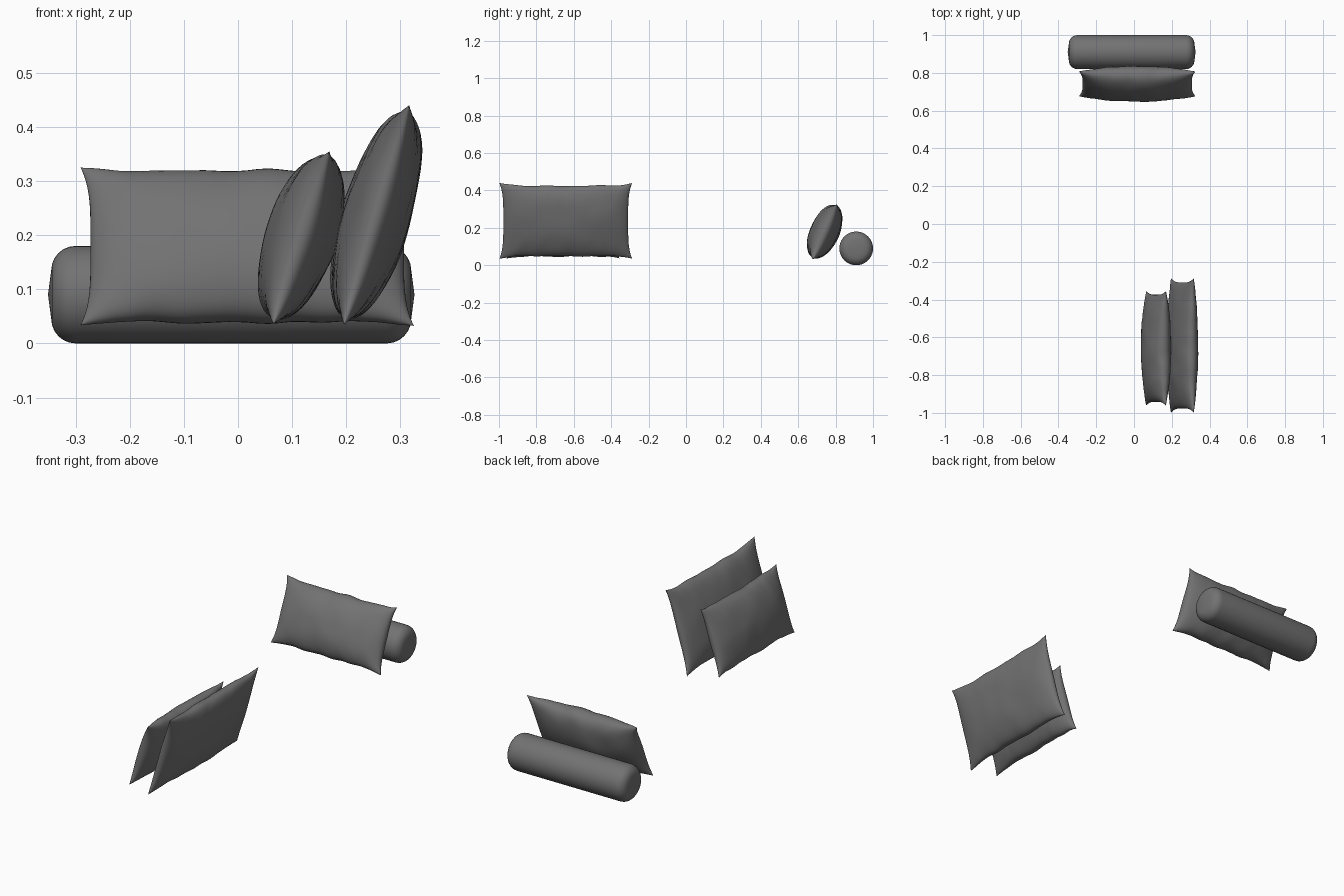
import bpy, bmesh, math
from mathutils import Vector, noise

cube = bpy.data.objects.get("Cube")
if cube:
    bpy.data.objects.remove(cube, do_unlink=True)

# Single dark grey fabric
GREY = (0.17, 0.17, 0.17, 1)
fabric = bpy.data.materials.new("dark_grey_fabric")
fabric.use_nodes = True
fabric.diffuse_color = GREY
fabric.node_tree.nodes["Principled BSDF"].inputs["Base Color"].default_value = GREY


def finish(name, bm, location, rotation):
    mesh = bpy.data.meshes.new(name)
    bmesh.ops.recalc_face_normals(bm, faces=bm.faces)
    bm.to_mesh(mesh)
    bm.free()
    mesh.materials.append(fabric)
    obj = bpy.data.objects.new(name, mesh)
    bpy.context.collection.objects.link(obj)
    obj.location, obj.rotation_euler = location, rotation
    bpy.ops.object.select_all(action="DESELECT")
    obj.select_set(True)
    bpy.context.view_layer.objects.active = obj
    bpy.ops.object.shade_smooth_by_angle(angle=math.radians(50))
    return obj


def cushion(name, half_len, half_thick, half_height, location, lean, turn, seed):
    """Two puffed panels joined along a pinched seam with pointed corners."""
    bm = bmesh.new()
    for side in (-1, 1):
        made = bmesh.ops.create_grid(bm, x_segments=48, y_segments=28, size=1)
        for v in made["verts"]:
            # Crowd the grid towards the seam, where the panels curve most
            u = math.sin(v.co.x * math.pi / 2)
            w = math.sin(v.co.y * math.pi / 2)
            puff = max(0, (1 - u * u) * (1 - w * w)) ** 0.45
            # Seam edges bow inwards between the corners
            x = half_len * u * (1 - 0.06 * (1 - w ** 4))
            z = half_height * w * (1 - 0.07 * (1 - u ** 6))
            # Soft dents plus folds running in from the long seams
            dent = noise.noise(Vector((x * 9, z * 9, seed + side * 5)))
            fold = noise.noise(Vector((x * 26 + w * 2, z * 5, seed - side * 3)))
            crease = 0.08 * dent + 0.09 * fold * w * w
            z += 0.006 * w * w * noise.noise(Vector((u * 4, w, seed)))
            v.co = (x, side * half_thick * puff * (1 + crease), z)
    bmesh.ops.remove_doubles(bm, verts=bm.verts, dist=0.0004)
    return finish(name, bm, location,
                  (-math.radians(lean), 0, math.radians(turn)))


# Pair of cushions leaning sideways, small one in front of the large one
cushion("large_cushion", 0.355, 0.064, 0.21, (0.256, -0.643, 0.237), 16.5, -90, 1.3)
cushion("small_cushion", 0.302, 0.066, 0.166, (0.117, -0.658, 0.196), 18, -90, 7.7)

# Cushion leaning back on the bolster
cushion("back_cushion", 0.308, 0.077, 0.16, (0.017, 0.742, 0.179), 24, 0, 4.1)

# Round bolster with softened ends
bm = bmesh.new()
bmesh.ops.create_cone(bm, cap_ends=True, segments=40, radius1=0.09, radius2=0.09,
                      depth=0.665)
rims = [e for e in bm.edges if any(len(f.verts) > 4 for f in e.link_faces)]
bmesh.ops.bevel(bm, geom=rims, offset=0.045, segments=6, profile=0.5,
                affect="EDGES")
# Ends bulge slightly at the middle
for f in [f for f in bm.faces if len(f.verts) > 4]:
    hub = bmesh.ops.poke(bm, faces=[f])["verts"][0]
    hub.co.z += math.copysign(0.006, hub.co.z)
finish("bolster", bm, (-0.0125, 0.91, 0.09), (0, math.pi / 2, 0))
